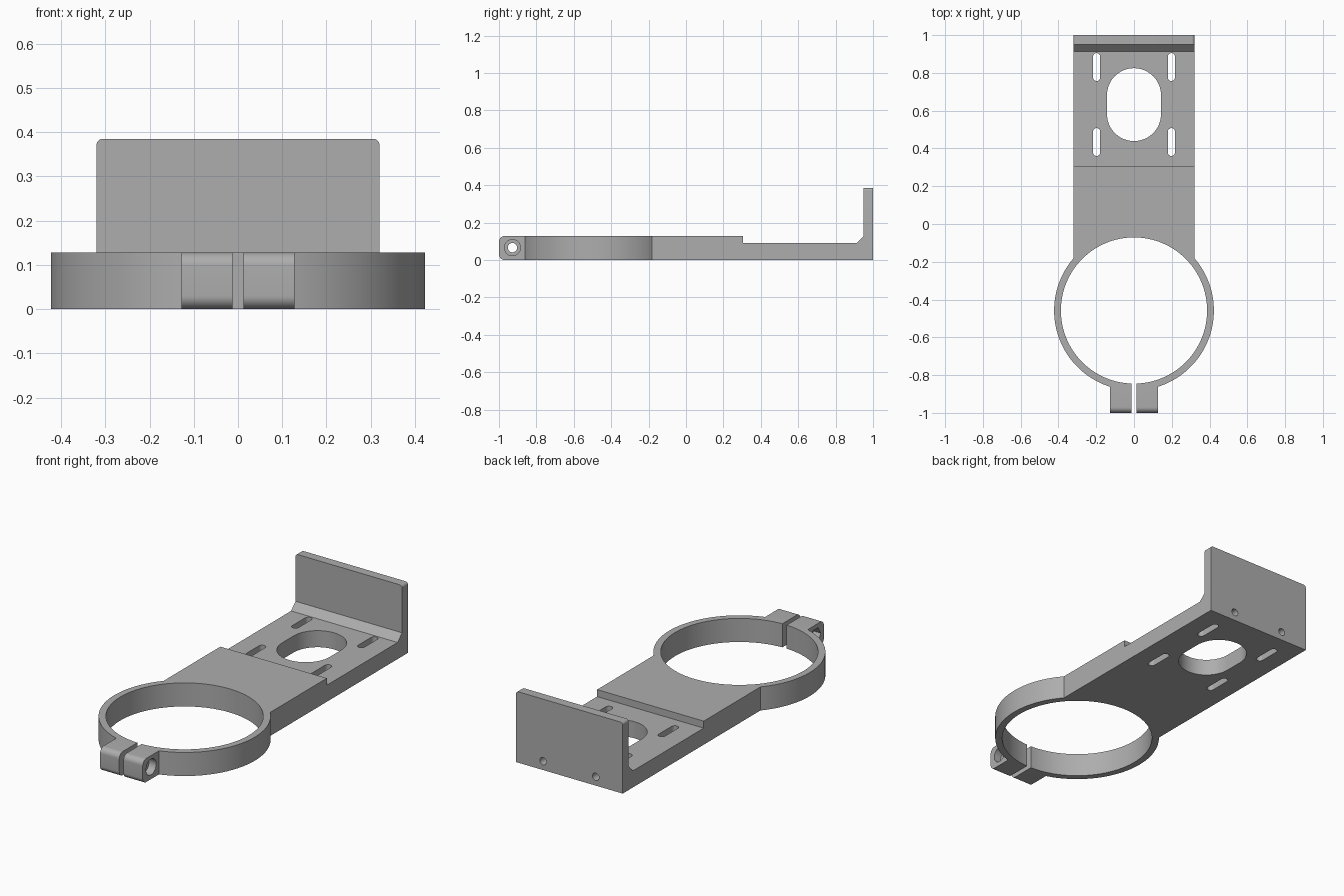
import bpy, bmesh
from math import cos, sin, pi, radians

old = bpy.data.objects.get("Cube")
if old:
    bpy.data.objects.remove(old, do_unlink=True)

grey = bpy.data.materials.new("light_grey")
grey.use_nodes = True
colour = (0.42, 0.42, 0.42, 1)
grey.diffuse_color = colour
grey.node_tree.nodes["Principled BSDF"].inputs["Base Color"].default_value = colour

HEIGHT = 0.128
RING_Y = -0.458
HALF_WIDTH = 0.32
EAR_X, GAP_X = 0.128, 0.013
BOLT = (-0.928, 0.066)


def arc(cx, cy, r, start, end, steps):
    """Points along an arc, angles in degrees."""
    angles = [radians(start + (end - start) * i / steps) for i in range(steps + 1)]
    return [(cx + r * cos(a), cy + r * sin(a)) for a in angles]


def circle(cx, cy, r, sides=48):
    return arc(cx, cy, r, 0, 360, sides)[:-1]


def slot(cx, lo, hi, r, steps=24):
    return arc(cx, hi - r, r, 0, 180, steps) + arc(cx, lo + r, r, 180, 360, steps)


def prism(name, outline, axis, lo, hi):
    """Extrude a 2D outline along an axis between lo and hi."""
    place = {"x": lambda a, b, d: (d, a, b),
             "y": lambda a, b, d: (a, d, b),
             "z": lambda a, b, d: (a, b, d)}[axis]
    bm = bmesh.new()
    face = bm.faces.new([bm.verts.new(place(a, b, lo)) for a, b in outline])
    moved = bmesh.ops.extrude_face_region(bm, geom=[face])["geom"]
    verts = [v for v in moved if isinstance(v, bmesh.types.BMVert)]
    bmesh.ops.translate(bm, verts=verts, vec=place(0, 0, hi - lo))
    bmesh.ops.recalc_face_normals(bm, faces=bm.faces)
    mesh = bpy.data.meshes.new(name)
    bm.to_mesh(mesh)
    bm.free()
    mesh.materials.append(grey)
    obj = bpy.data.objects.new(name, mesh)
    bpy.context.collection.objects.link(obj)
    return obj


def combine(target, tool, operation):
    """Apply a boolean and discard the tool."""
    mod = target.modifiers.new("boolean", "BOOLEAN")
    mod.operation, mod.solver, mod.object = operation, "EXACT", tool
    bpy.ops.object.select_all(action="DESELECT")
    bpy.context.view_layer.objects.active = target
    target.select_set(True)
    bpy.ops.object.modifier_apply(modifier=mod.name)
    bpy.data.objects.remove(tool, do_unlink=True)


# Arm with stepped plate, fillet and upright end wall
side = [(RING_Y + 0.1, 0), (1, 0), (1, 0.385), (0.95, 0.385), (0.95, HEIGHT),
        (0.912, 0.09), (0.305, 0.09), (0.305, HEIGHT), (RING_Y + 0.1, HEIGHT)]
bracket = prism("clamp_bracket", side, "x", -HALF_WIDTH, HALF_WIDTH)
bm = bmesh.new()
bm.from_mesh(bracket.data)
corners = [e for e in bm.edges if all(v.co.z > 0.38 for v in e.verts)
           and abs(e.verts[0].co.x - e.verts[1].co.x) < 0.01]
bmesh.ops.bevel(bm, geom=corners, offset=0.014, segments=6, profile=0.5, affect="EDGES")
bm.to_mesh(bracket.data)
bm.free()

# Clamp ring
combine(bracket, prism("ring", circle(0, RING_Y, 0.423, 128), "z", 0, HEIGHT), "UNION")

# Rounded clamp ears
r = 0.03
ear = ([(-0.8, HEIGHT)] + arc(-1 + r, HEIGHT - r, r, 90, 180, 10)
       + arc(-1 + r, r, r, 180, 270, 10) + [(-0.8, 0)])
combine(bracket, prism("ears", ear, "x", -EAR_X, EAR_X), "UNION")

# Bore, clamp gap and oval window
cutters = [
    prism("bore", circle(0, RING_Y, 0.387, 128), "z", -0.1, 0.3),
    prism("gap", [(-GAP_X, -1.1), (GAP_X, -1.1), (GAP_X, -0.7), (-GAP_X, -0.7)],
          "z", -0.1, 0.3),
    prism("window", slot(0, 0.439, 0.825, 0.143), "z", -0.1, 0.3),
    # Bolt hole, round head recess and hexagonal nut recess
    prism("bolt_hole", circle(*BOLT, 0.025), "x", -0.3, 0.3),
    prism("head_recess", circle(*BOLT, 0.043), "x", 0.085, 0.2),
    prism("nut_recess", circle(*BOLT, 0.045, 6), "x", -0.2, -0.085),
]
# Mounting slots and end wall screw holes
for s in (-1, 1):
    for lo, hi in ((0.36, 0.508), (0.757, 0.905)):
        cutters.append(prism("slot", slot(s * 0.198, lo, hi, 0.019, 12), "z", -0.1, 0.3))
    cutters.append(prism("screw_hole", circle(s * 0.158, 0.048, 0.02, 32), "y", 0.78, 1.1))
for cutter in cutters:
    combine(bracket, cutter, "DIFFERENCE")

bpy.ops.object.shade_smooth_by_angle(angle=radians(30))
